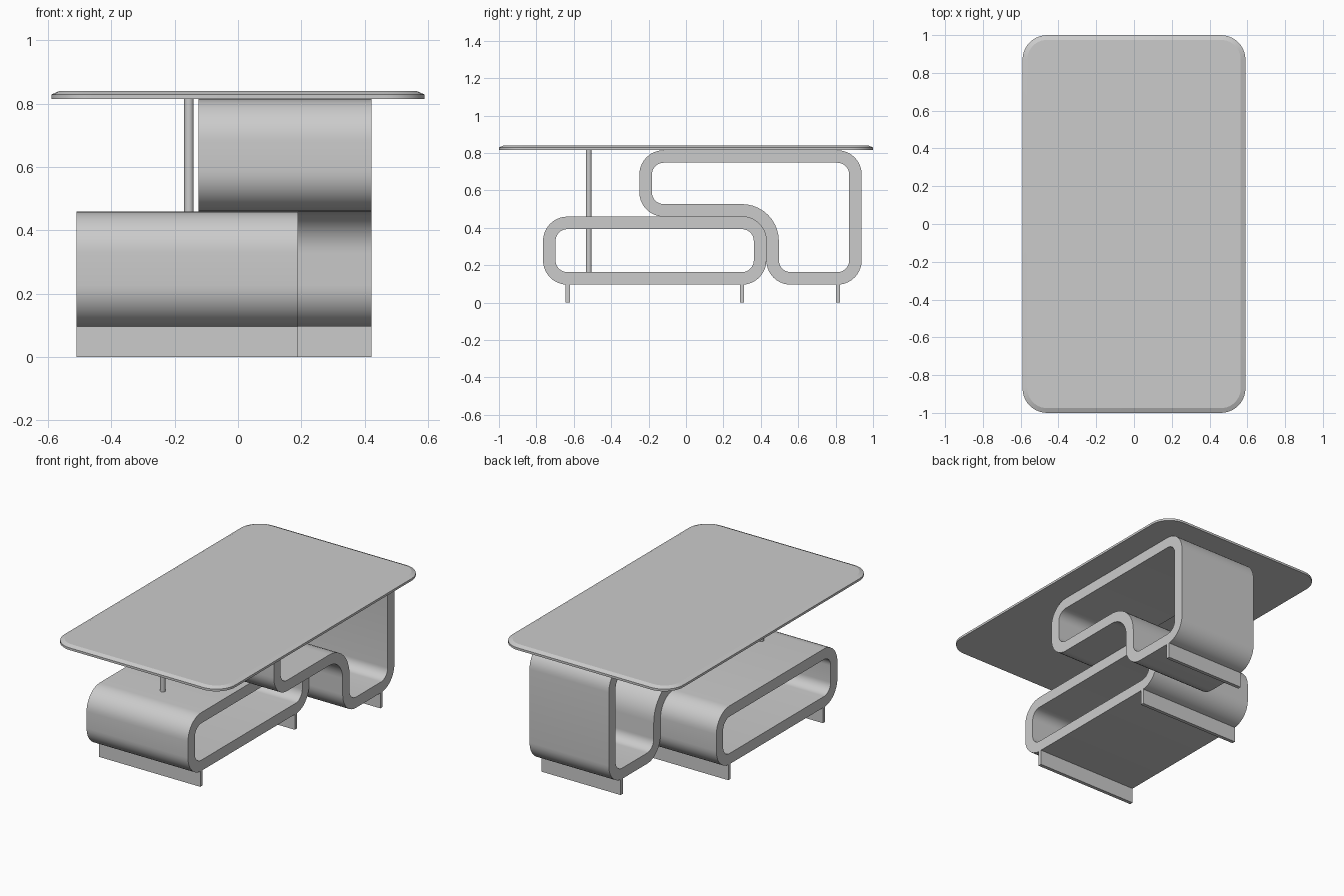
import bpy, bmesh, math
from mathutils import Vector

if "Cube" in bpy.data.objects:
    bpy.data.objects.remove(bpy.data.objects["Cube"])

grey = bpy.data.materials.new("light_grey")
grey.diffuse_color = (0.6, 0.6, 0.6, 1)
grey.use_nodes = True
grey.node_tree.nodes["Principled BSDF"].inputs["Base Color"].default_value = grey.diffuse_color


def finish(bm, name, angle=20):
    bmesh.ops.recalc_face_normals(bm, faces=bm.faces)
    me = bpy.data.meshes.new(name)
    bm.to_mesh(me)
    bm.free()
    me.materials.append(grey)
    ob = bpy.data.objects.new(name, me)
    bpy.context.collection.objects.link(ob)
    bpy.ops.object.select_all(action='DESELECT')
    ob.select_set(True)
    bpy.context.view_layer.objects.active = ob
    bpy.ops.object.shade_smooth_by_angle(angle=math.radians(angle))
    return ob


def rounded(corners, segs=10):
    """Fillet a right-angled closed path; returns (point, left normal) pairs."""
    out = []
    n = len(corners)
    for i, (x, y, r) in enumerate(corners):
        p = Vector((x, y))
        d_in = (p - Vector(corners[i - 1][:2])).normalized()
        d_out = (Vector(corners[(i + 1) % n][:2]) - p).normalized()
        turn = 1 if d_in.x * d_out.y - d_in.y * d_out.x > 0 else -1
        centre = p - d_in * r + d_out * r
        for k in range(segs + 1):
            a = math.pi / 2 * k / segs
            radial = d_in * math.sin(a) - d_out * math.cos(a)
            out.append((centre + radial * r, -radial * turn))
    return out


def band(name, corners, x0, x1, thick=0.067):
    """Bent closed strip: path in the YZ plane, extruded along X."""
    bm = bmesh.new()
    rings = []
    for p, nrm in rounded(corners):
        a, b = p + nrm * thick / 2, p - nrm * thick / 2
        rings.append([bm.verts.new(c) for c in
                      ((x0, a.x, a.y), (x1, a.x, a.y), (x1, b.x, b.y), (x0, b.x, b.y))])
    for i, r in enumerate(rings):
        s = rings[(i + 1) % len(rings)]
        for j in range(4):
            k = (j + 1) % 4
            bm.faces.new((r[j], r[k], s[k], s[j]))
    return finish(bm, name)


# Lower and upper bent shelves
R = 0.097
band("lower_loop", [(-0.731, 0.129, R), (0.396, 0.129, R),
                    (0.396, 0.426, R), (-0.731, 0.426, R)], -0.51, 0.19)
band("upper_loop", [(0.463, 0.129, R), (0.906, 0.129, R), (0.906, 0.781, R),
                    (-0.216, 0.781, R), (-0.216, 0.493, R), (0.463, 0.493, 0.164)],
     -0.125, 0.422)

# Table top: rounded rectangle with a shallow chamfer along the upper edge
bm = bmesh.new()
W, L, RC = 0.59, 1.0, 0.13
outline = rounded([(-W, -L, RC), (W, -L, RC), (W, L, RC), (-W, L, RC)])
layers = [[bm.verts.new((*(p + n * inset), z)) for p, n in outline]
          for inset, z in ((0, 0.815), (0, 0.829), (0.025, 0.84))]
for lo, hi in zip(layers, layers[1:]):
    for i in range(len(lo)):
        j = (i + 1) % len(lo)
        bm.faces.new((lo[i], lo[j], hi[j], hi[i]))
bm.faces.new(layers[0])
bm.faces.new(layers[-1])
finish(bm, "table_top")

# Thin plate feet
for name, y, x0, x1 in (("front_foot", -0.632, -0.51, 0.19),
                        ("middle_foot", 0.30, -0.51, 0.19),
                        ("back_foot", 0.812, -0.125, 0.422)):
    bm = bmesh.new()
    bmesh.ops.create_cube(bm, size=1)
    for v in bm.verts:
        v.co = ((x0 + x1) / 2 + v.co.x * (x1 - x0), y + v.co.y * 0.022, 0.048 + v.co.z * 0.096)
    finish(bm, name)

# Support post under the front of the top
bm = bmesh.new()
bmesh.ops.create_cone(bm, cap_ends=True, segments=32, radius1=0.015, radius2=0.015, depth=0.655)
bmesh.ops.translate(bm, verts=bm.verts, vec=(-0.155, -0.52, 0.49))
finish(bm, "support_post")
